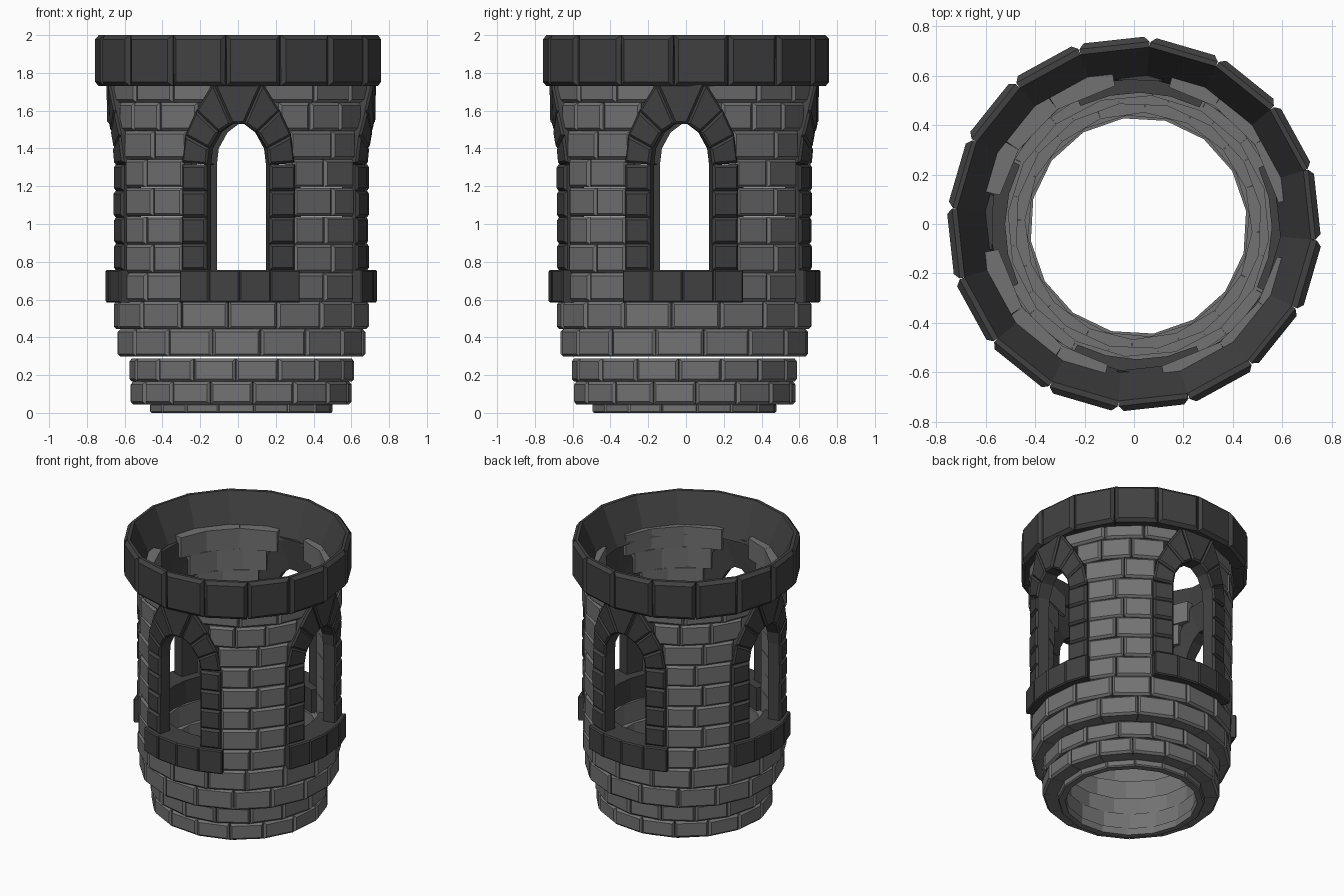
import bpy, bmesh, math, random

if "Cube" in bpy.data.objects:
    bpy.data.objects.remove(bpy.data.objects["Cube"])

random.seed(4)
CX, CY = 0.018, -0.008         # tower axis
TWIST = -1.5                   # the windows sit slightly turned about the axis


def material(name, g):
    m = bpy.data.materials.new(name)
    m.diffuse_color = (g, g, g, 1)
    m.use_nodes = True
    m.node_tree.nodes["Principled BSDF"].inputs["Base Color"].default_value = m.diffuse_color
    return m


LIGHT = material("light_stone", 0.17)
DARK = material("dark_stone", 0.053)


def radius(r, z):
    return r(z) if callable(r) else r


def stone(bm, quad, r_in, r_out, bevel=0.015, gap=0.0, cx=CX, cy=CY, jitter=0.003):
    """Six-sided block with a chamfered outer face; quad is four (degrees from front, z) corners."""
    j = random.uniform(-jitter, jitter)
    mid = sum(a for a, z in quad) / 4
    rings = []
    for r, g in ((r_in, 0), (r_out, gap)):
        ring = []
        for a, z in quad:
            t = math.radians(a - 90 + (g if a < mid else -g))
            rr = radius(r, z) + (j if r is r_out else 0)
            ring.append(bm.verts.new((cx + rr * math.cos(t), cy + rr * math.sin(t), z)))
        rings.append(ring)
    i, o = rings
    front = bm.faces.new(o)
    bm.faces.new(i[::-1])
    for k in range(4):
        n = (k + 1) % 4
        bm.faces.new((i[k], i[n], o[n], o[k]))
    if bevel:
        bmesh.ops.bevel(bm, geom=list(front.edges), offset=bevel, segments=1, affect='EDGES')


def block(bm, a0, a1, z0, z1, r_in, r_out, **kw):
    stone(bm, [(a0, z0), (a1, z0), (a1, z1), (a0, z1)], r_in, r_out, **kw)


def finish(bm, name, mat):
    bmesh.ops.recalc_face_normals(bm, faces=bm.faces)
    me = bpy.data.meshes.new(name)
    bm.to_mesh(me)
    bm.free()
    me.materials.append(mat)
    bpy.context.collection.objects.link(bpy.data.objects.new(name, me))


def course(name, z0, z1, r_in, r_out, start, mat=LIGHT, n=16, **kw):
    bm = bmesh.new()
    step = 360 / n
    for k in range(n):
        block(bm, start + k * step, start + (k + 1) * step, z0, z1, r_in, r_out, **kw)
    finish(bm, name, mat)


# Foot and full lower courses
course("foot_ring", 0.0, 0.05, 0.44, 0.49, 8, bevel=0.008)
course("base_course_1", 0.045, 0.165, 0.45, 0.59, 6, gap=0.2)
course("base_course_2", 0.165, 0.288, 0.46, 0.597, -3, gap=0.2)
course("base_course_3", 0.298, 0.443, 0.50, 0.665, 9, gap=0.2)
course("base_course_4", 0.443, 0.59, 0.53, 0.678, -6, gap=0.2)

# Brick piers between the four windows, stepping in over the arches
bm = bmesh.new()
limits = [26, 26, 26, 26, 25.5, 24, 18.5, 11]
for w in range(4):
    for c, lim in enumerate(limits):
        z0 = 0.59 + c * 0.1505
        z1 = z0 + 0.15
        b0, b1 = 90 * w + lim + TWIST, 90 * (w + 1) - lim + TWIST
        n = 2 if lim > 20 else 3
        shift = (0.12 if c % 2 else -0.12) * (b1 - b0) / n
        cuts = [b0] + [b0 + (b1 - b0) * k / n + shift for k in range(1, n)] + [b1]
        for s, e in zip(cuts, cuts[1:]):
            block(bm, s, e, z0, z1, 0.575, 0.677 + max(0, c - 5) * 0.005, gap=0.2)
finish(bm, "pier_bricks", LIGHT)

# Window sills, four stones each
bm = bmesh.new()
for w in range(4):
    for k in range(4):
        a = 90 * w - 26.5 + k * 13.25 + TWIST / 2
        block(bm, a, a + 13.25, 0.585, 0.757, 0.54, 0.718, bevel=0.008)
finish(bm, "window_sills", DARK)

# Jamb stones on both sides of every window
bm = bmesh.new()
for w in range(4):
    for a0, a1 in ((-26, -14), (14, 26)):
        for c in range(4):
            z0 = 0.755 + c * 0.14
            b = 90 * w + TWIST
            block(bm, b + a0, b + a1, z0, z0 + 0.14, 0.60, 0.695)
finish(bm, "window_jambs", DARK)

# Arches: inner and outer joint points (degrees, z) of one half, mirrored
inner = [(14, 1.315), (13, 1.40), (8.5, 1.485), (2.8, 1.53)]
outer = [(26, 1.325), (24, 1.47), (18.5, 1.60), (10.5, 1.75)]


def flare(base):
    return lambda z: base + max(0, z - 1.3) * 0.06


bm = bmesh.new()
for w in range(4):
    def at(p, s=1):
        return (90 * w + s * p[0] + TWIST, p[1])
    for k in range(3):
        for s in (1, -1):
            q = [at(p, s) for p in (inner[k], outer[k], outer[k + 1], inner[k + 1])]
            stone(bm, q if s > 0 else q[::-1], 0.60, flare(0.69), bevel=0.012)
    # keystone
    stone(bm, [at(inner[3], -1), at(inner[3]), at(outer[3]), at(outer[3], -1)],
          0.60, flare(0.695), bevel=0.012)
finish(bm, "window_arches", DARK)

# Crown ring with a funnel-shaped inner face
course("crown_ring", 1.73, 2.0, lambda z: 0.595 + (z - 1.73) * 0.46, 0.763, -5,
       mat=DARK, bevel=0.022, gap=0.3, cx=0, cy=0, jitter=0.004)
